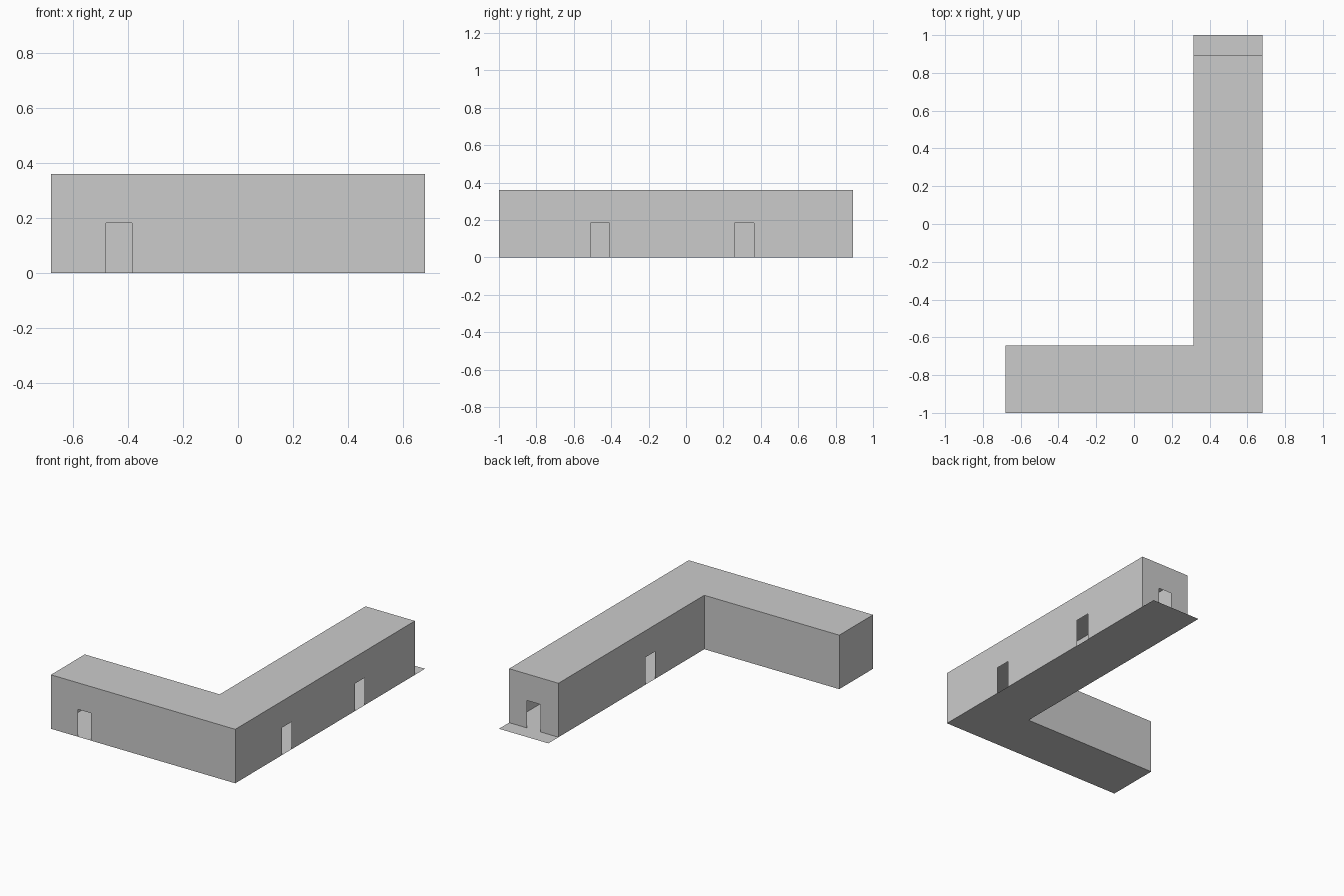
import bpy
from mathutils import Vector

if "Cube" in bpy.data.objects:
    bpy.data.objects.remove(bpy.data.objects["Cube"])

H, DOOR_H = 0.36, 0.183           # wall and door heights
X0, X1, X2 = -0.68, 0.316, 0.68   # left end, inner corner, right side
Y0, Y1, Y2, Y3 = -1.0, -0.644, 0.893, 1.0  # front, inner corner, end wall, floor lip


def sheet(name, points):
    """One flat polygon as an object."""
    mesh = bpy.data.meshes.new(name)
    mesh.from_pydata(points, [], [range(len(points))])
    mesh.update()
    obj = bpy.data.objects.new(name, mesh)
    bpy.context.collection.objects.link(obj)
    return obj


def wall(name, a, b, doors=()):
    """Upright sheet from a to b, notched by (start, end) door distances."""
    a, b = Vector(a), Vector(b)
    length = (b - a).length
    profile = [(0, 0)]
    for s, e in doors:
        profile += [(s, 0), (s, DOOR_H), (e, DOOR_H), (e, 0)]
    profile += [(length, 0), (length, H), (0, H)]
    d = (b - a).normalized()
    sheet(name, [(a.x + d.x * t, a.y + d.y * t, z) for t, z in profile])


def plan(end_y, z):
    """L-shaped outline reaching to end_y."""
    return [(X0, Y0, z), (X2, Y0, z), (X2, end_y, z),
            (X1, end_y, z), (X1, Y1, z), (X0, Y1, z)]


# Floor (with a lip past the end wall) and roof
sheet("floor", plan(Y3, 0)[::-1])
sheet("roof", plan(Y2, H))

# Walls, counter-clockwise so that they face outward
wall("front_wall", (X0, Y0), (X2, Y0), [(0.20, 0.295)])
wall("right_wall", (X2, Y0), (X2, Y2), [(0.49, 0.592), (1.26, 1.363)])
wall("end_wall", (X2, Y2), (X1, Y2), [(0.133, 0.231)])
wall("inner_side_wall", (X1, Y2), (X1, Y1), [(0.917, 1.02)])
wall("inner_back_wall", (X1, Y1), (X0, Y1))
wall("left_wall", (X0, Y1), (X0, Y0))
